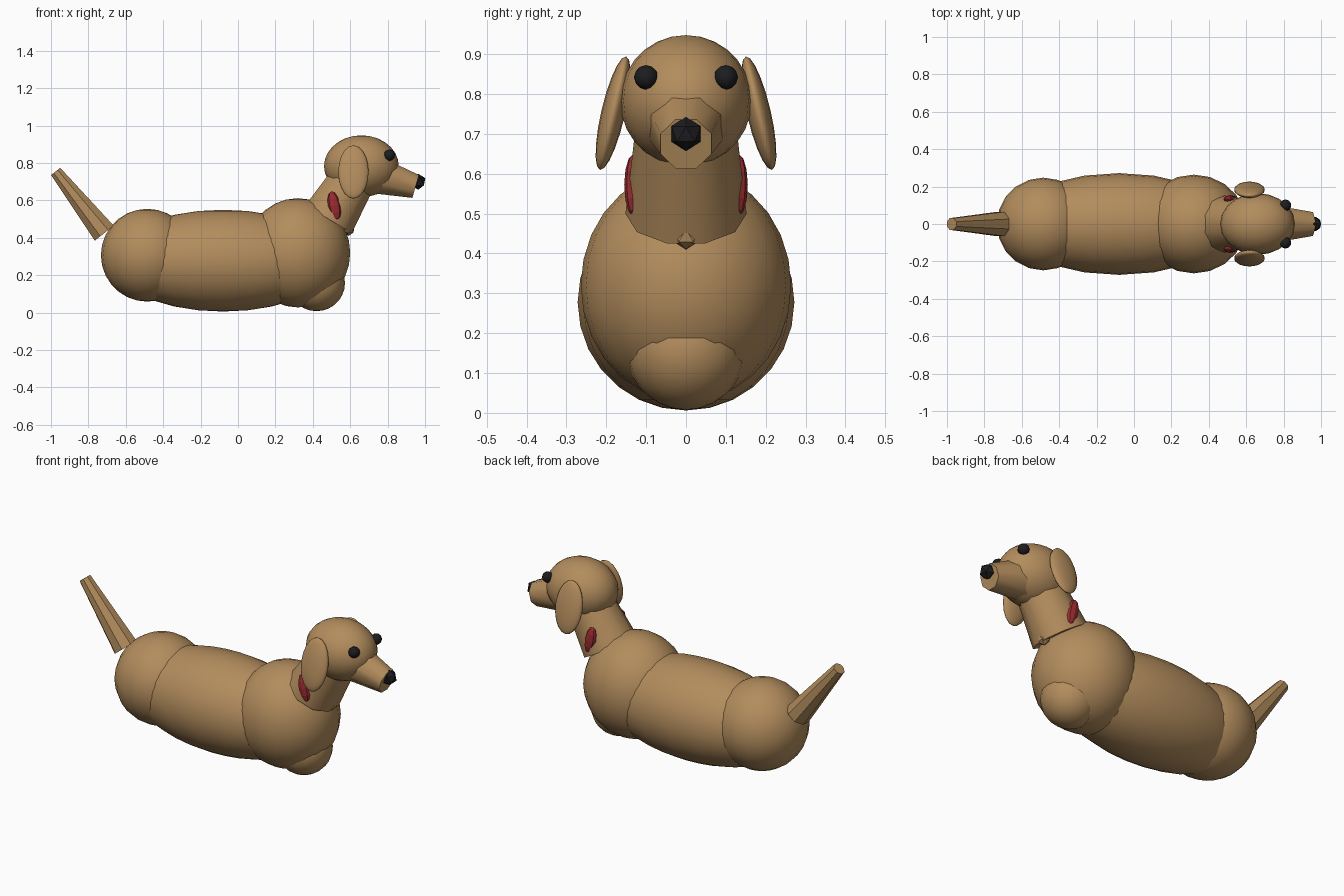
import bpy
import math
from mathutils import Vector

cube = bpy.data.objects.get("Cube")
if cube:
    bpy.data.objects.remove(cube, do_unlink=True)


def material(name, rgb):
    mat = bpy.data.materials.new(name)
    mat.use_nodes = True
    color = (*rgb, 1)
    mat.diffuse_color = color
    mat.node_tree.nodes["Principled BSDF"].inputs["Base Color"].default_value = color
    return mat


TAN = material("tan fur", (0.45, 0.265, 0.11))
RED = material("red collar", (0.33, 0.025, 0.03))
BLACK = material("black", (0.012, 0.012, 0.014))


def finish(name, mat, angle):
    obj = bpy.context.object
    obj.name = obj.data.name = name
    obj.data.materials.append(mat)
    if angle:
        bpy.ops.object.shade_smooth_by_angle(angle=math.radians(angle))
    return obj


def ellipsoid(name, center, radii, mat=TAN, segments=20, rings=14, tilt=(0, 0, 0), angle=40):
    bpy.ops.mesh.primitive_uv_sphere_add(segments=segments, ring_count=rings, radius=1,
                                         location=center, rotation=tilt)
    bpy.context.object.scale = radii
    return finish(name, mat, angle)


def ball(name, center, radius, mat, detail=1, angle=0):
    bpy.ops.mesh.primitive_ico_sphere_add(subdivisions=detail, radius=radius, location=center)
    return finish(name, mat, angle)


def cone(name, start, end, r_start, r_end, sides, angle):
    # Tapered tube between two points, with a flat side turned along the midline
    start, end = Vector(start), Vector(end)
    axis = end - start
    lean = math.atan2(axis.x, axis.z)
    bpy.ops.mesh.primitive_cone_add(vertices=sides, radius1=r_start, radius2=r_end,
                                    depth=axis.length, location=(start + end) / 2,
                                    rotation=(0, lean, 0))
    obj = finish(name, TAN, angle)
    half_step = math.pi / sides
    for v in obj.data.vertices:
        a = math.atan2(v.co.x, v.co.y) + half_step
        r = math.hypot(v.co.x, v.co.y)
        # Start counting from the x axis so the front and back are flat
        v.co.x, v.co.y = r * math.cos(a), r * math.sin(a)
    obj.data.flip_normals()
    return obj


# Long body
ellipsoid("body", (-0.08, 0, 0.278), (0.6, 0.272, 0.272))
ellipsoid("rump", (-0.485, 0, 0.307), (0.248, 0.248, 0.248))
ellipsoid("chest", (0.32, 0, 0.32), (0.28, 0.264, 0.292))
ellipsoid("lower_chest", (0.42, 0, 0.158), (0.152, 0.15, 0.15))
cone("tail", (-0.715, 0, 0.425), (-0.975, 0, 0.755), 0.07, 0.034, 8, 0)

# Neck and head
cone("neck", (0.485, 0, 0.5), (0.625, 0, 0.73), 0.152, 0.125, 10, 40)
ball("tag", (0.592, 0, 0.445), 0.035, TAN)
ellipsoid("head", (0.66, 0, 0.783), (0.2, 0.165, 0.165))
cone("snout", (0.74, 0, 0.735), (0.95, 0, 0.675), 0.108, 0.069, 8, 50)
ball("nose", (0.963, 0, 0.7), 0.043, BLACK)

# Paired parts
for side, label in ((1, "left"), (-1, "right")):
    ball(label + "_eye", (0.81, side * 0.1, 0.842), 0.031, BLACK, 2, 40)
    ellipsoid(label + "_ear", (0.617, side * 0.183, 0.752), (0.083, 0.03, 0.146),
              segments=14, rings=10, tilt=(side * math.radians(13), 0, 0), angle=30)
    ellipsoid(label + "_collar", (0.515, side * 0.133, 0.572), (0.034, 0.022, 0.078), RED,
              segments=8, rings=6, tilt=(0, math.radians(-12), 0), angle=0)
